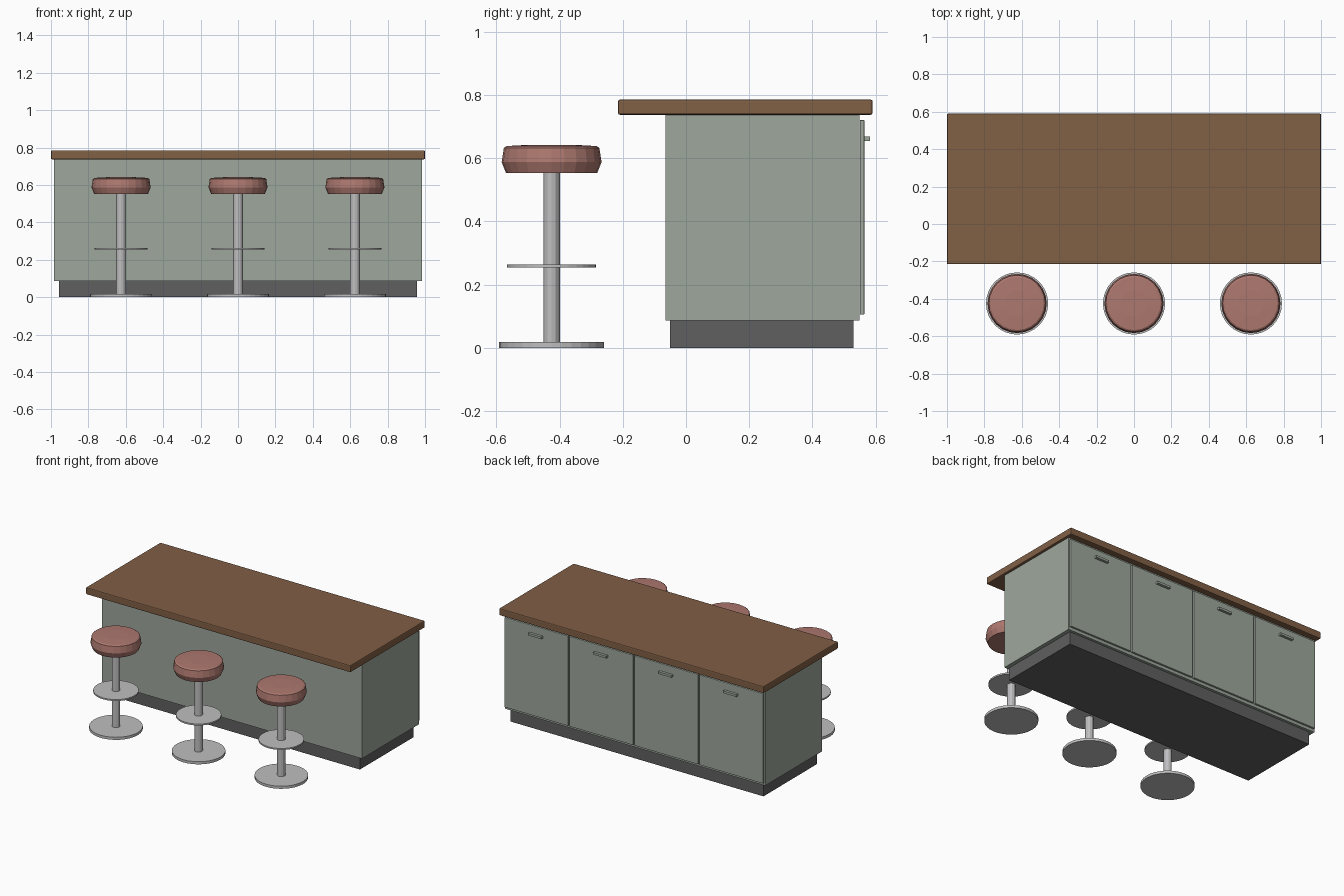
import bpy
import bmesh
from math import cos, sin, tau

if "Cube" in bpy.data.objects:
    bpy.data.objects.remove(bpy.data.objects["Cube"], do_unlink=True)


def material(name, r, g, b):
    m = bpy.data.materials.new(name)
    m.use_nodes = True
    m.diffuse_color = (r, g, b, 1)
    m.node_tree.nodes["Principled BSDF"].inputs["Base Color"].default_value = (r, g, b, 1)
    return m


sage = material("sage_paint", 0.34, 0.39, 0.335)
wood = material("brown_wood", 0.22, 0.115, 0.06)
leather = material("rose_leather", 0.42, 0.19, 0.16)
metal = material("light_metal", 0.52, 0.52, 0.53)
dark = material("dark_grey", 0.115, 0.115, 0.12)


def finish(name, bm, mat):
    bmesh.ops.recalc_face_normals(bm, faces=bm.faces)
    mesh = bpy.data.meshes.new(name)
    bm.to_mesh(mesh)
    bm.free()
    mesh.materials.append(mat)
    obj = bpy.data.objects.new(name, mesh)
    bpy.context.scene.collection.objects.link(obj)
    return obj


def box(name, x, y, z, mat, bevel=0):
    """Box from (min, max) ranges, with an optional rounded edge."""
    bm = bmesh.new()
    bmesh.ops.create_cube(bm, size=1)
    for v in bm.verts:
        v.co = [(r[0] + r[1]) / 2 + c * (r[1] - r[0]) for c, r in zip(v.co, (x, y, z))]
    obj = finish(name, bm, mat)
    if bevel:
        mod = obj.modifiers.new("Edge", "BEVEL")
        mod.width = bevel
        mod.segments = 2
    return obj


def turned(name, x, y, profile, sides, mat):
    """Solid of revolution from (radius, height) pairs, capped at both ends."""
    bm = bmesh.new()
    rings = [[bm.verts.new((x + r * cos(tau * i / sides), y + r * sin(tau * i / sides), z))
              for i in range(sides)] for r, z in profile]
    for low, high in zip(rings, rings[1:]):
        for i in range(sides):
            j = (i + 1) % sides
            bm.faces.new((low[i], low[j], high[j], high[i]))
    bm.faces.new(rings[0][::-1])
    bm.faces.new(rings[-1])
    return finish(name, bm, mat)


# Island
box("plinth", (-0.957, 0.957), (-0.05, 0.53), (0, 0.087), dark)
box("cabinet_body", (-0.983, 0.983), (-0.065, 0.548), (0.087, 0.738), sage)
box("countertop", (-1, 1), (-0.215, 0.59), (0.737, 0.785), wood, 0.006)

# Four doors with bar handles on the back
pitch = 1.966 / 4
for k in range(4):
    cx = (k - 1.5) * pitch
    box(f"door_{k + 1}", (cx - 0.24, cx + 0.24), (0.55, 0.564), (0.105, 0.72), sage, 0.002)
    box(f"door_handle_{k + 1}", (cx - 0.05, cx + 0.05), (0.563, 0.582), (0.654, 0.669), sage)

# Three stools along the front
seat_profile = [(0.144, 0.552), (0.158, 0.587), (0.151, 0.632), (0.142, 0.638), (0.07, 0.642)]
for k, x in enumerate((-0.625, 0, 0.625), 1):
    y = -0.425
    turned(f"stool_base_{k}", x, y, [(0.166, 0), (0.166, 0.018)], 32, metal)
    turned(f"stool_column_{k}", x, y, [(0.026, 0.017), (0.026, 0.555)], 12, metal)
    turned(f"stool_footrest_{k}", x, y, [(0.141, 0.254), (0.141, 0.264)], 32, metal)
    turned(f"stool_seat_{k}", x, y, seat_profile, 24, leather)
